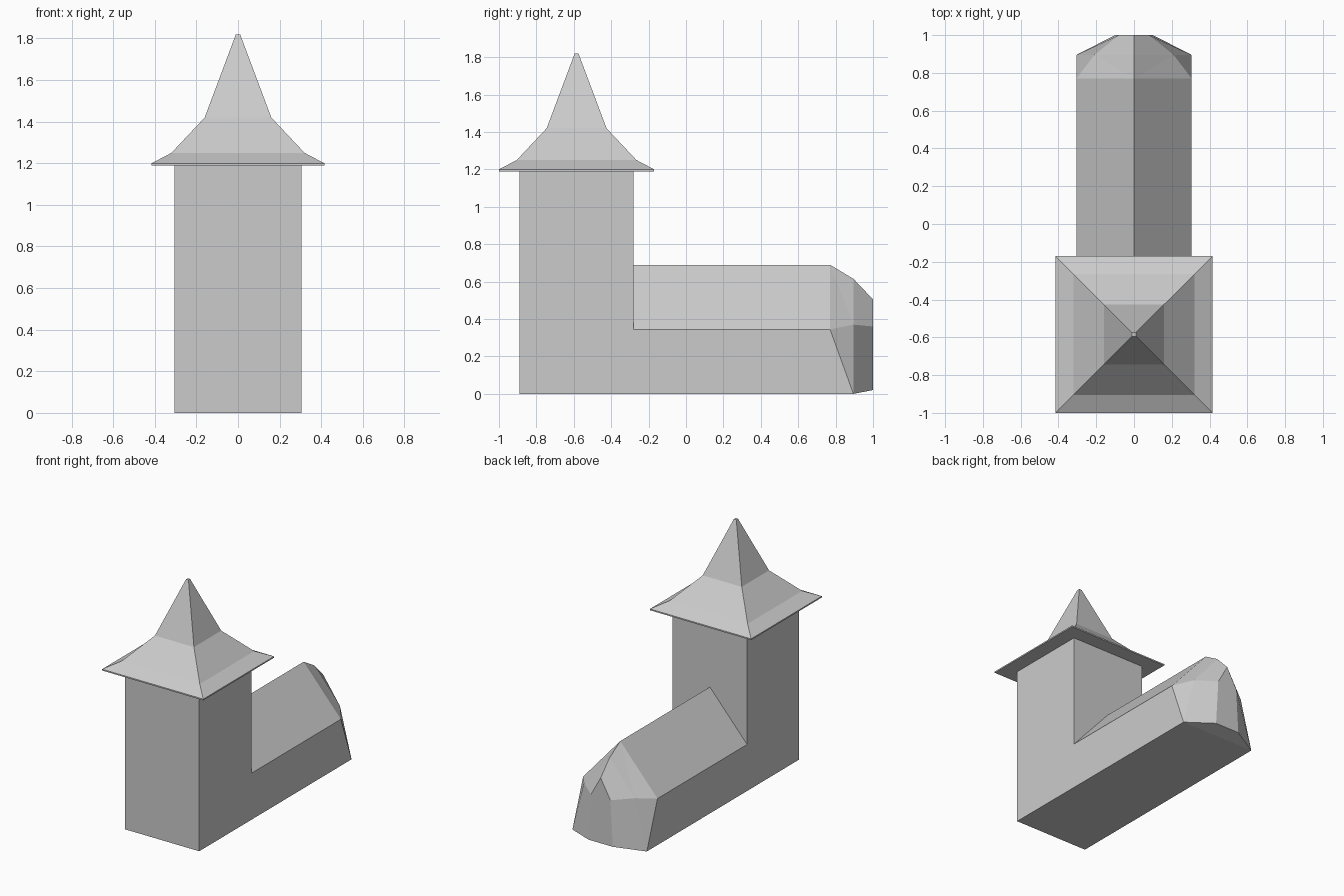
import bpy, bmesh

cube = bpy.data.objects.get("Cube")
if cube:
    bpy.data.objects.remove(cube, do_unlink=True)

# One plain stone colour
STONE = (0.6, 0.6, 0.6, 1)
stone = bpy.data.materials.new("light_grey_stone")
stone.use_nodes = True
stone.diffuse_color = STONE
stone.node_tree.nodes["Principled BSDF"].inputs["Base Color"].default_value = STONE


def make_object(name, bm):
    bmesh.ops.recalc_face_normals(bm, faces=bm.faces)
    mesh = bpy.data.meshes.new(name)
    bm.to_mesh(mesh)
    bm.free()
    mesh.materials.append(stone)
    obj = bpy.data.objects.new(name, mesh)
    bpy.context.collection.objects.link(obj)
    return obj


# Shared dimensions
W = 0.305                      # half width of tower and nave
FRONT, BACK = -0.89, -0.28     # tower depth
TOP, WALL, RIDGE = 1.195, 0.345, 0.69
MID = (FRONT + BACK) / 2

# Left half of the body: corner points by name
points = {
    "front_low": (W, FRONT, 0), "front_top": (W, FRONT, TOP),
    "back_top": (W, BACK, TOP), "eave_start": (W, BACK, WALL),
    "eave_end": (W, 0.77, WALL), "end_low": (W, 0.895, 0),
    "hip": (0.21, 0.895, 0.37), "apse_eave": (0.08, 1, 0.36),
    "apse_low": (0.1, 1, 0.02),
    "c_front_low": (0, FRONT, 0), "c_front_top": (0, FRONT, TOP),
    "c_back_top": (0, BACK, TOP), "ridge_start": (0, BACK, RIDGE),
    "ridge_end": (0, 0.77, RIDGE), "ridge_hip": (0, 0.895, 0.615),
    "ridge_apse": (0, 1, 0.505), "c_apse_low": (0, 1, 0.02),
    "c_end_low": (0, 0.895, 0),
}
faces = [
    # tower and long side wall
    "front_low end_low eave_end eave_start back_top front_top",
    "front_low front_top c_front_top c_front_low",
    "front_top back_top c_back_top c_front_top",
    "back_top eave_start ridge_start c_back_top",
    # nave roof
    "eave_start eave_end ridge_end ridge_start",
    # faceted apse
    "eave_end hip ridge_end",
    "ridge_end hip ridge_hip",
    "eave_end end_low hip",
    "hip apse_eave ridge_apse ridge_hip",
    "end_low apse_low apse_eave hip",
    "apse_low c_apse_low ridge_apse apse_eave",
    # underside
    "front_low c_front_low c_end_low end_low",
    "end_low c_end_low c_apse_low apse_low",
]
bm = bmesh.new()
verts = {key: bm.verts.new(co) for key, co in points.items()}
for face in faces:
    bm.faces.new([verts[key] for key in face.split()])
body = make_object("tower_and_nave", bm)
mirror = body.modifiers.new("mirror", "MIRROR")
mirror.use_clip = True

# Flared square spire: (half width, height) from eaves to tip
profile = [(0.415, 1.19), (0.415, 1.2), (0.32, 1.25),
           (0.16, 1.42), (0.01, 1.82)]
bm = bmesh.new()
rings = [[bm.verts.new((sx * r, MID + sy * r, z))
          for sx, sy in ((-1, -1), (1, -1), (1, 1), (-1, 1))]
         for r, z in profile]
for low, high in zip(rings, rings[1:]):
    for i in range(4):
        j = (i + 1) % 4
        bm.faces.new((low[i], low[j], high[j], high[i]))
bm.faces.new(rings[0])
bm.faces.new(rings[-1])
make_object("spire_roof", bm)
